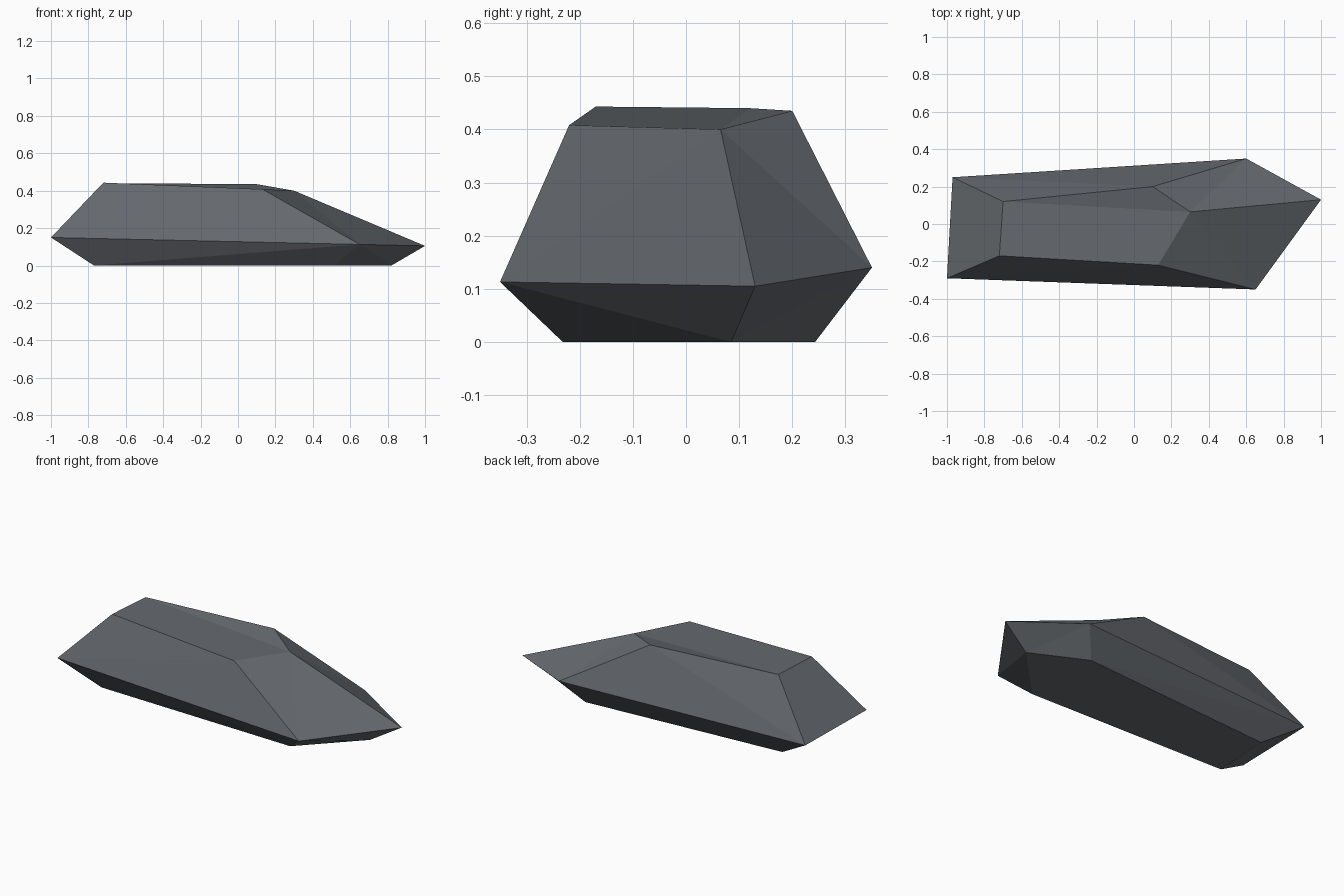
import bpy
import bmesh

cube = bpy.data.objects.get("Cube")
if cube:
    bpy.data.objects.remove(cube, do_unlink=True)

# Slate material
slate = bpy.data.materials.new("slate_grey")
slate.use_nodes = True
colour = (0.13, 0.143, 0.158, 1)
slate.diffuse_color = colour
bsdf = slate.node_tree.nodes["Principled BSDF"]
bsdf.inputs["Base Color"].default_value = colour
bsdf.inputs["Roughness"].default_value = 0.9

# Five-sided outlines of the stone: base, widest belt and crown
base = [(-.77, -.2, 0), (.51, -.232, 0), (.82, .085, 0), (.5, .243, 0), (-.75, .155, 0)]
belt = [(-1, -.29, .15), (.65, -.35, .113), (1, .13, .105), (.6, .35, .14), (-.97, .25, .135)]
crown = [(-.72, -.17, .443), (.13, -.22, .408), (.3, .065, .4), (.1, .2, .435), (-.7, .12, .44)]

bm = bmesh.new()
base, belt, crown = [[bm.verts.new(p) for p in ring] for ring in (base, belt, crown)]


def facet_band(lower, upper, splits):
    """Join two outlines with triangles; '/' splits a side upwards, '\\' downwards."""
    for i, split in enumerate(splits):
        j = (i + 1) % len(lower)
        a, b, c, d = lower[i], lower[j], upper[j], upper[i]
        pair = [(a, b, c), (a, c, d)] if split == "/" else [(a, b, d), (b, c, d)]
        for tri in pair:
            bm.faces.new(tri)


facet_band(base, belt, "/\\///")
facet_band(belt, crown, "//\\\\/")

# Flat underside and slightly folded top
bm.faces.new(base[::-1])
for k in range(2, 5):
    bm.faces.new((crown[2], crown[(k + 1) % 5], crown[(k + 2) % 5])) if k < 4 else \
        bm.faces.new((crown[2], crown[0], crown[1]))
bm.faces.ensure_lookup_table()
# The fan above starts at the low corner; close its first facet
if not any(set(f.verts) == {crown[2], crown[3], crown[4]} for f in bm.faces):
    bm.faces.new((crown[2], crown[3], crown[4]))
bmesh.ops.recalc_face_normals(bm, faces=bm.faces)

mesh = bpy.data.meshes.new("stone_slab")
bm.to_mesh(mesh)
bm.free()
mesh.materials.append(slate)
stone = bpy.data.objects.new("stone_slab", mesh)
bpy.context.collection.objects.link(stone)
